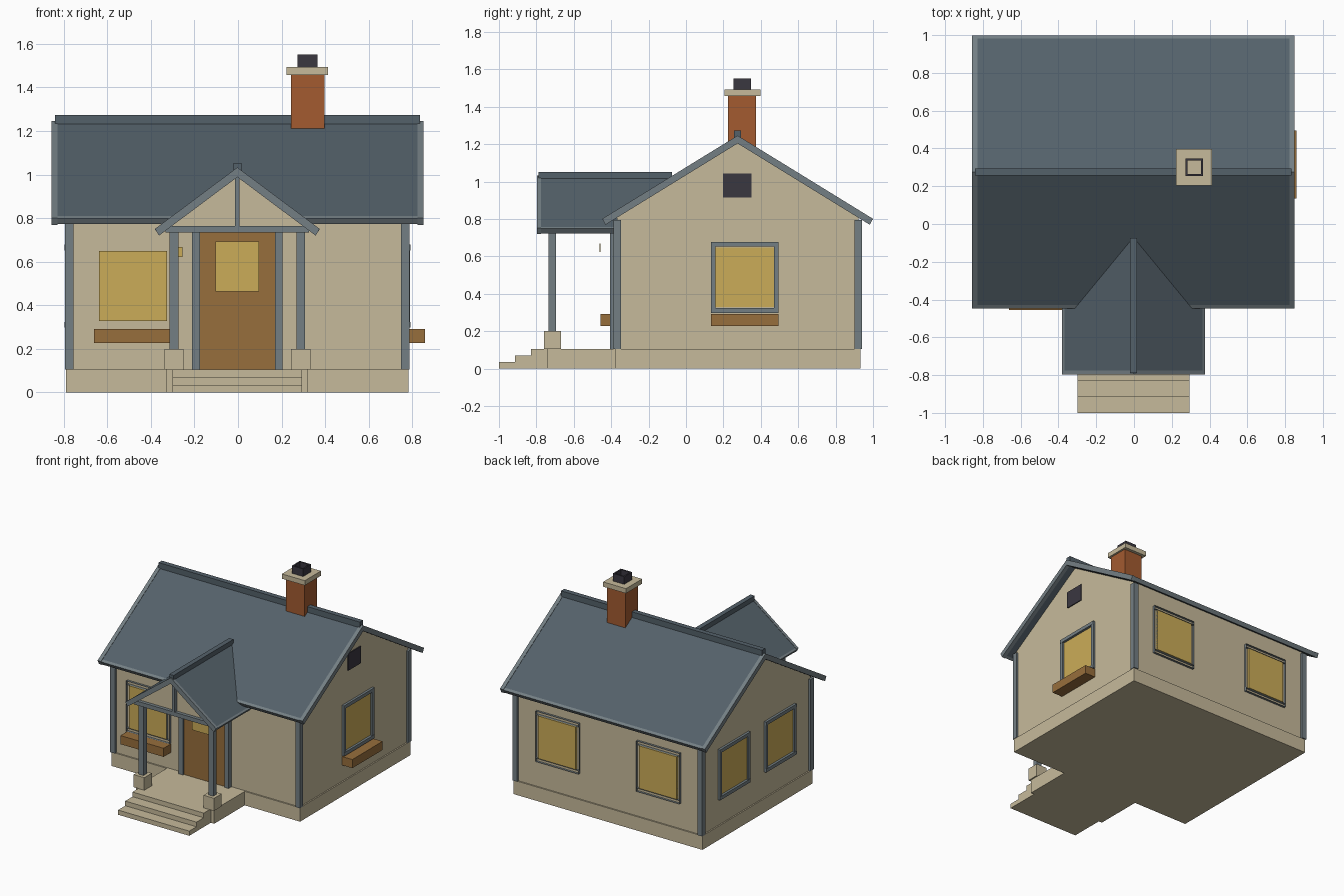
import bpy, bmesh, math
from mathutils import Vector

if "Cube" in bpy.data.objects:
    bpy.data.objects.remove(bpy.data.objects["Cube"])


def material(name, rgb):
    m = bpy.data.materials.new(name)
    lin = [(c / 255 / 12.92) if c < 10 else ((c / 255 + 0.055) / 1.055) ** 2.4 for c in rgb]
    m.diffuse_color = (*lin, 1)
    m.use_nodes = True
    m.node_tree.nodes["Principled BSDF"].inputs["Base Color"].default_value = m.diffuse_color
    return m


WALL = material("beige plaster", (198, 186, 155))
TRIM = material("grey blue trim", (116, 127, 132))
ROOF = material("slate roof", (84, 97, 106))
BRICK = material("red brick", (163, 91, 48))
WOOD = material("brown wood", (151, 110, 60))
GLASS = material("warm glass", (203, 172, 88))
DARK = material("dark metal", (58, 55, 64))

CX, CY = -0.003, 0.276      # centre of the house


def finish(name, bm, mat):
    bmesh.ops.recalc_face_normals(bm, faces=bm.faces)
    me = bpy.data.meshes.new(name)
    bm.to_mesh(me)
    bm.free()
    me.materials.append(mat)
    ob = bpy.data.objects.new(name, me)
    bpy.context.collection.objects.link(ob)
    return ob


def box(name, x, y, z, mat, open_y=False):
    """Box from three (min, max) ranges; open_y drops the front and back faces."""
    bm = bmesh.new()
    bmesh.ops.create_cube(bm, size=1)
    for v in bm.verts:
        v.co = Vector([(r[0] + r[1]) / 2 + c * (r[1] - r[0]) for c, r in zip(v.co, (x, y, z))])
    if open_y:
        bm.normal_update()
        bmesh.ops.delete(bm, geom=[f for f in bm.faces if abs(f.normal.y) > 0.9],
                         context='FACES_ONLY')
    return finish(name, bm, mat)


def prism(name, pts, axis, a, b, mat):
    """Profile of (horizontal, z) points extruded along x or y from a to b."""
    bm = bmesh.new()
    vs = [bm.verts.new((a, u, v) if axis == 'x' else (u, a, v)) for u, v in pts]
    f = bm.faces.new(vs)
    ext = bmesh.ops.extrude_face_region(bm, geom=[f])
    step = Vector((b - a, 0, 0)) if axis == 'x' else Vector((0, b - a, 0))
    for g in ext["geom"]:
        if isinstance(g, bmesh.types.BMVert):
            g.co += step
    return finish(name, bm, mat)


def gable_roof(name, axis, c, apex, slope, half, t, a, b, rake_a, rake_b, fascia):
    """Roof slab with square-cut eaves, eave fascias and rake boards."""
    ang = math.atan(slope)
    nx, nz = t * math.sin(ang), t * math.cos(ang)

    def chevron(h, grow=0.0):
        top = apex + grow
        zt = top - slope * h
        zu = top - t / math.cos(ang) - 2 * grow
        hb = h - nx
        return [(c - h, zt), (c, top), (c + h, zt),
                (c + hb, zt - nz - 2 * grow), (c, zu), (c - hb, zt - nz - 2 * grow)]
    h0 = half - fascia
    prism(name, chevron(h0), axis, a + rake_a, b - rake_b, ROOF)
    for s in (-1, 1):
        zi, zo = apex - slope * h0, apex - slope * half
        prism(name + "_fascia", [(c + s * h0, zi), (c + s * half, zo),
              (c + s * (half - nx), zo - nz), (c + s * (h0 - nx), zi - nz)],
              axis, a + rake_a, b - rake_b, TRIM)
    if rake_a:
        prism(name + "_rake", chevron(half, 0.003), axis, a, a + rake_a, TRIM)
    if rake_b:
        prism(name + "_rake", chevron(half, 0.003), axis, b - rake_b, b, TRIM)


# House body
HX, HY = 0.776, 0.646
box("foundation", (CX - 0.786, CX + 0.786), (CY - 0.656, CY + 0.656), (0, 0.105), WALL)
prism("walls", [(CY - HY, 0.10), (CY + HY, 0.10), (CY + HY, 0.82), (CY, 1.215), (CY - HY, 0.82)],
      'x', CX - HX, CX + HX, WALL)
for sx in (-1, 1):
    for sy in (-1, 1):
        xs = sorted((CX + sx * 0.752, CX + sx * 0.79))
        ys = sorted((CY + sy * 0.624, CY + sy * 0.664))
        box("corner_board", xs, ys, (0.105, 0.795), TRIM)

# Main roof
gable_roof("main_roof", 'x', CY, 1.243, 0.615, 0.723, 0.031,
           CX - 0.854, CX + 0.854, 0.028, 0.028, 0.018)
box("main_ridge_cap", (CX - 0.838, CX + 0.838), (CY - 0.019, CY + 0.019), (1.23, 1.274), ROOF)

# Chimney
box("chimney", (0.244, 0.398), (0.225, 0.374), (1.1, 1.46), BRICK)
box("chimney_cap", (0.222, 0.413), (0.205, 0.397), (1.457, 1.493), WALL)
for s in (-1, 1):
    for long_x in (True, False):
        n = sorted((s * 0.036, s * 0.047))
        w = (-0.047, 0.047) if long_x else (-0.036, 0.036)
        dx, dy = (w, n) if long_x else (n, w)
        box("flue", [0.319 + d for d in dx], [0.300 + d for d in dy], (1.493, 1.55), DARK)


# Windows: side 'x' or 'y', s is the direction of the wall
def window(side, s, c, z=0.488, w=0.156, h=0.16, planter=False):
    face = CX + s * HX if side == 'x' else CY + s * HY

    def plate(name, u, d, zz, mat, shell=False):
        dd = sorted((face - s * 0.005, face + s * d)) if d < 0.03 else sorted((face, face + s * d))
        if side == 'x':
            box(name, dd, u, zz, mat)
        else:
            box(name, u, dd, zz, mat, shell)
    flat = side == 'x'
    gd = 0.004 if flat else 0.019
    plate("window_glass", (c - w, c + w), gd, (z - h, z + h), GLASS)
    b = 0.025
    for k in (-1, 1):
        zz = sorted((z + k * (h + 0.004), z + k * (h + 0.03)))
        plate("window_frame", (c - w - b, c + w + b), 0.018, zz, TRIM, True)
        uu = sorted((c + k * w, c + k * (w + b)))
        plate("window_frame", uu, 0.016, (z - h - 0.004, z + h + 0.004), TRIM, True)
    if planter:
        plate("flower_box", (c - 0.18, c + 0.18), 0.086, (0.227, 0.292), WOOD)


window('y', -1, -0.481, planter=True)
window('x', 1, 0.314, planter=True)
for s in (-1, 1):
    window('y', 1, CX + s * 0.42)
    window('x', -1, CY + s * 0.275)
box("gable_vent", (0.76, CX + HX + 0.007), (0.199, 0.349), (0.915, 1.043), DARK)

# Front door
FY = CY - HY
box("door", (CX - 0.174, CX + 0.174), (FY - 0.024, FY + 0.01), (0.105, 0.745), WOOD)
box("door_glass", (CX - 0.1, CX + 0.1), (FY - 0.033, FY - 0.024), (0.464, 0.692), GLASS)
for s in (-1, 1):
    box("door_jamb", sorted((CX + s * 0.172, CX + s * 0.208)), (FY - 0.035, FY + 0.01),
        (0.105, 0.745), TRIM)
box("door_head", (CX - 0.208, CX + 0.208), (FY - 0.035, FY + 0.01), (0.745, 0.78), TRIM)
box("porch_lamp", (-0.30, -0.255), (-0.462, -0.457), (0.622, 0.668), GLASS)

# Porch floor and steps
box("porch_floor", (CX - 0.325, CX + 0.325), (-0.743, -0.37), (0, 0.105), WALL)
for i in range(3):
    box("step", (CX - 0.297, CX + 0.297), (-1 + i * 0.086, -0.743), (i * 0.035, (i + 1) * 0.035), WALL)

# Porch posts, beams and gable
for s in (-1, 1):
    px = CX + s * 0.291
    box("post_base", (px - 0.044, px + 0.044), (-0.759, -0.669), (0.105, 0.2), WALL)
    box("porch_post", (px - 0.02, px + 0.02), (-0.734, -0.694), (0.2, 0.74), TRIM)
    box("side_beam", (px - 0.018, px + 0.018), (-0.73, FY), (0.733, 0.764), TRIM)
box("front_beam", (CX - 0.33, CX + 0.33), (-0.765, -0.69), (0.733, 0.764), TRIM)
box("king_post", (CX - 0.011, CX + 0.011), (-0.765, -0.735), (0.764, 1.0), TRIM)
prism("porch_gable", [(CX - 0.32, 0.755), (CX + 0.32, 0.755), (CX, 0.995)], 'y', -0.74, -0.72, WALL)

# Porch roof running back into the main roof
gable_roof("porch_roof", 'y', CX, 1.03, 0.747, 0.378, 0.031, -0.797, -0.078, 0.022, 0, 0.012)
box("porch_ridge_cap", (CX - 0.018, CX + 0.018), (-0.788, -0.075), (1.012, 1.052), ROOF)
